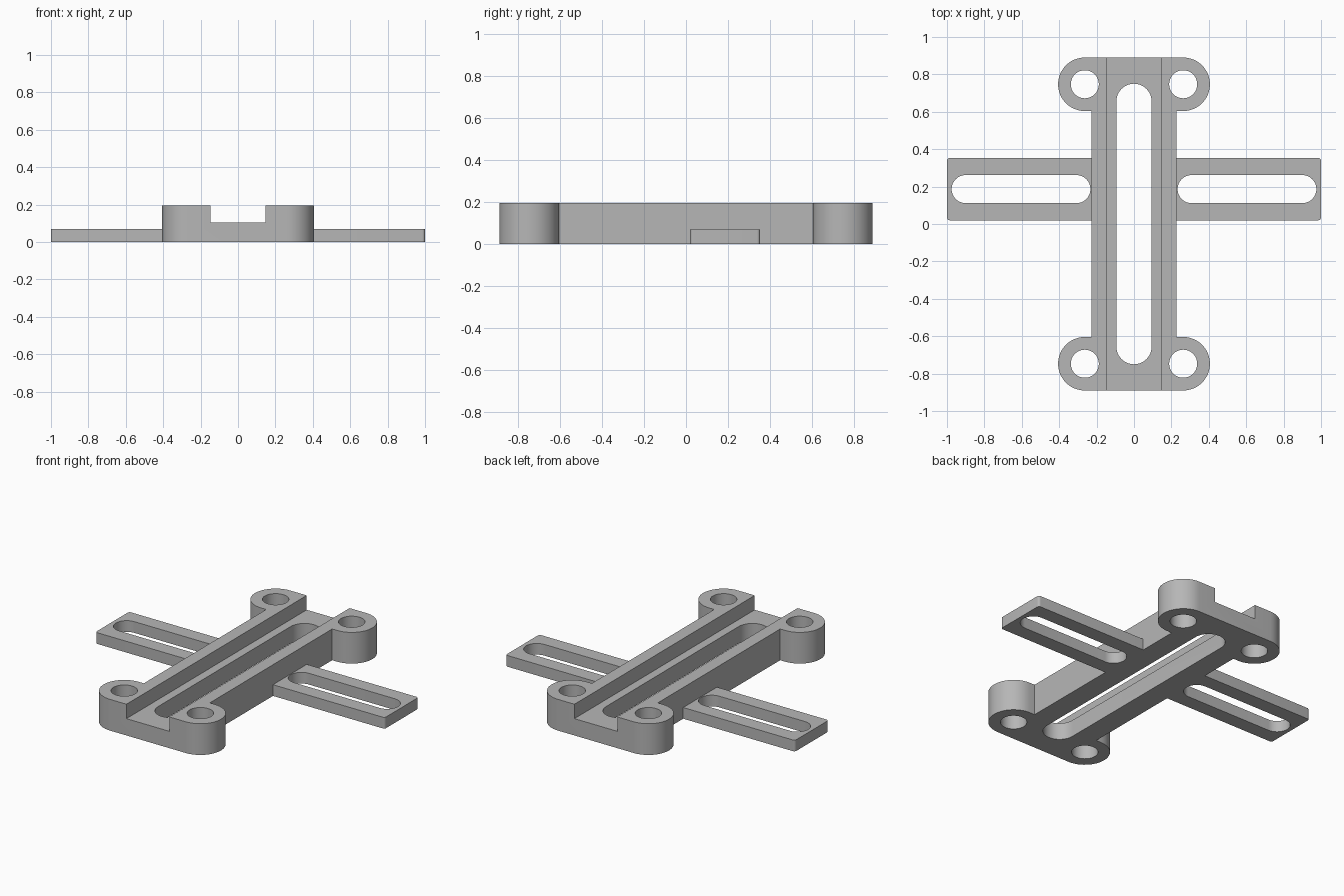
import bpy
import bmesh
from math import cos, sin, pi

cube = bpy.data.objects.get("Cube")
if cube:
    bpy.data.objects.remove(cube, do_unlink=True)

grey = bpy.data.materials.new("plain grey")
grey.use_nodes = True
grey.diffuse_color = (0.47, 0.47, 0.47, 1)
grey.node_tree.nodes["Principled BSDF"].inputs["Base Color"].default_value = grey.diffuse_color

HEIGHT, FLOOR, ARM_TOP = 0.195, 0.105, 0.07
BODY_X, BODY_Y = 0.228, 0.89
EAR_X, EAR_Y, EAR_R, HOLE_R = 0.263, 0.747, 0.143, 0.075


def arc(cx, cy, r, start, end, steps=24):
    return [(cx + r * cos(start + (end - start) * i / steps),
             cy + r * sin(start + (end - start) * i / steps)) for i in range(steps + 1)]


def slot(x0, y0, x1, y1, r):
    """Round-ended slot between two arc centres, along x or y."""
    turn = 0 if x0 == x1 else -pi / 2
    return arc(x1, y1, r, turn, turn + pi) + arc(x0, y0, r, turn + pi, turn + 2 * pi)


def rectangle(x0, y0, x1, y1):
    return [(x0, y0), (x1, y0), (x1, y1), (x0, y1)]


def extrude(name, outline, z0, z1):
    bm = bmesh.new()
    face = bm.faces.new([bm.verts.new((x, y, z0)) for x, y in outline])
    top = bmesh.ops.extrude_face_region(bm, geom=[face])["geom"]
    bmesh.ops.translate(bm, vec=(0, 0, z1 - z0),
                        verts=[g for g in top if isinstance(g, bmesh.types.BMVert)])
    bmesh.ops.remove_doubles(bm, verts=bm.verts[:], dist=1e-5)
    bmesh.ops.recalc_face_normals(bm, faces=bm.faces[:])
    mesh = bpy.data.meshes.new(name)
    bm.to_mesh(mesh)
    bm.free()
    mesh.materials.append(grey)
    obj = bpy.data.objects.new(name, mesh)
    bpy.context.collection.objects.link(obj)
    return obj


def activate(obj):
    bpy.ops.object.select_all(action='DESELECT')
    obj.select_set(True)
    bpy.context.view_layer.objects.active = obj


def cut(obj, outline, z0, z1):
    cutter = extrude("cutter", outline, z0, z1)
    cutter.hide_render = True
    mod = obj.modifiers.new("cut", 'BOOLEAN')
    mod.operation, mod.solver, mod.object = 'DIFFERENCE', 'EXACT', cutter
    activate(obj)
    bpy.ops.object.modifier_apply(modifier=mod.name)
    bpy.data.objects.remove(cutter, do_unlink=True)


def finish(obj):
    activate(obj)
    bpy.ops.object.shade_smooth_by_angle(angle=pi / 6)


# Main body: a bar with four rounded mounting ears
right_side = ([(EAR_X, -BODY_Y)] + arc(EAR_X, -EAR_Y, EAR_R, -pi / 2, pi / 2)[1:]
              + [(BODY_X, EAR_R - EAR_Y), (BODY_X, EAR_Y - EAR_R)]
              + arc(EAR_X, EAR_Y, EAR_R, -pi / 2, pi / 2))
body = extrude("slotted_body", right_side + [(-x, -y) for x, y in right_side], 0, HEIGHT)

# Channel along the top, long slot and ear holes
cut(body, rectangle(-0.148, -1, 0.148, 1), FLOOR, 0.3)
cut(body, slot(0, -0.656, 0, 0.656, 0.094), -0.1, 0.3)
for sx in (-1, 1):
    for sy in (-1, 1):
        cut(body, arc(sx * EAR_X, sy * EAR_Y, HOLE_R, 0, 2 * pi, 40)[:-1], -0.1, 0.3)
finish(body)

# Thin slotted side arms with slightly rounded outer corners
ARM_Y0, ARM_Y1, CORNER = 0.02, 0.353, 0.015
for side, s in (("left", 1), ("right", -1)):
    outline = ([(BODY_X, ARM_Y0)]
               + arc(1 - CORNER, ARM_Y0 + CORNER, CORNER, -pi / 2, 0, 6)
               + arc(1 - CORNER, ARM_Y1 - CORNER, CORNER, 0, pi / 2, 6)
               + [(BODY_X, ARM_Y1)])
    arm = extrude(side + "_arm", [(s * x, y) for x, y in outline], 0, ARM_TOP)
    mid = (ARM_Y0 + ARM_Y1) / 2
    ends = sorted((s * 0.308, s * 0.9))
    cut(arm, slot(ends[0], mid, ends[1], mid, 0.075), -0.1, 0.3)
    finish(arm)
